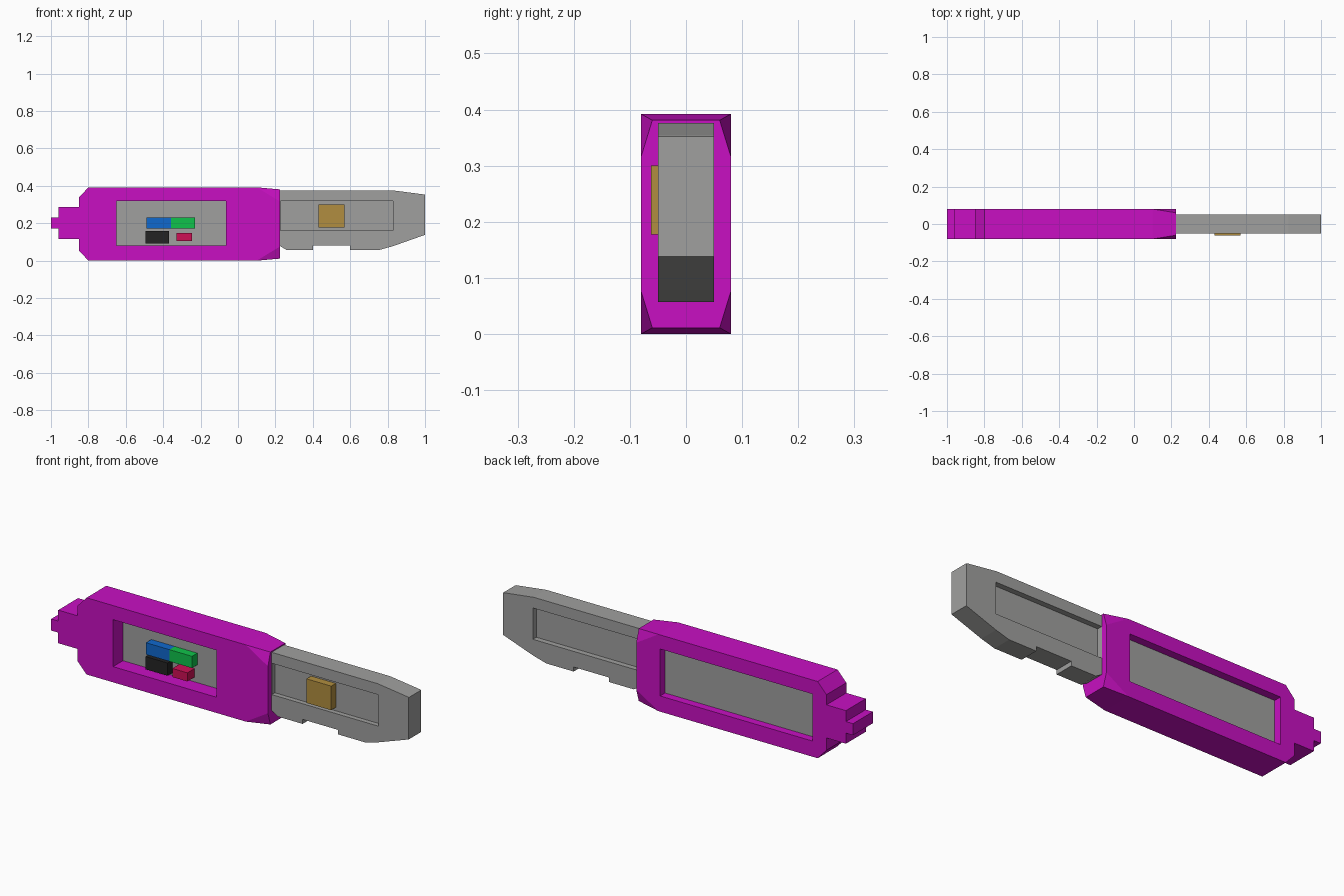
import bpy, bmesh

if "Cube" in bpy.data.objects:
    bpy.data.objects.remove(bpy.data.objects["Cube"])


def material(name, rgb):
    m = bpy.data.materials.new(name)
    m.diffuse_color = (*rgb, 1)
    m.use_nodes = True
    m.node_tree.nodes["Principled BSDF"].inputs["Base Color"].default_value = m.diffuse_color
    return m


MAGENTA = material("magenta", (0.58, 0.005, 0.54))
GREY = material("grey", (0.35, 0.35, 0.345))
GOLD = material("gold", (0.44, 0.27, 0.05))
BLUE = material("blue", (0.005, 0.14, 0.61))
GREEN = material("green", (0.005, 0.54, 0.07))
BLACK = material("black", (0.017, 0.017, 0.017))
RED = material("red", (0.61, 0.005, 0.09))


def finish(bm, name, mat):
    bmesh.ops.recalc_face_normals(bm, faces=bm.faces[:])
    me = bpy.data.meshes.new(name)
    bm.to_mesh(me)
    bm.free()
    ob = bpy.data.objects.new(name, me)
    bpy.context.collection.objects.link(ob)
    me.materials.append(mat)
    return ob


def prism(name, profile, y0, y1, mat):
    """Extrude an x-z outline from y0 to y1."""
    bm = bmesh.new()
    face = bm.faces.new([bm.verts.new((x, y0, z)) for x, z in profile])
    ext = bmesh.ops.extrude_face_region(bm, geom=[face])
    verts = [g for g in ext["geom"] if isinstance(g, bmesh.types.BMVert)]
    bmesh.ops.translate(bm, verts=verts, vec=(0, y1 - y0, 0))
    return finish(bm, name, mat)


def box(name, x0, x1, y0, y1, z0, z1, mat):
    return prism(name, [(x0, z0), (x1, z0), (x1, z1), (x0, z1)], y0, y1, mat)


def boolean(target, tool, operation):
    mod = target.modifiers.new("boolean", "BOOLEAN")
    mod.operation = operation
    mod.solver = "EXACT"
    mod.object = tool
    bpy.context.view_layer.objects.active = target
    bpy.ops.object.modifier_apply(modifier=mod.name)
    bpy.data.objects.remove(tool)


# Handle body: hull of one quarter of its corners, mirrored in y and z
MID = 0.196
quarter = [(-0.85, 0.08, 0.142), (-0.80, 0.08, MID), (0.10, 0.08, MID),
           (0.225, 0.08, 0.120), (0.225, 0.06, 0.185)]
bm = bmesh.new()
for x, y, h in quarter:
    for sy in (-1, 1):
        for sz in (-1, 1):
            bm.verts.new((x, sy * y, MID + sz * h))
bmesh.ops.convex_hull(bm, input=bm.verts[:])
bmesh.ops.dissolve_limit(bm, angle_limit=0.01, verts=bm.verts[:], edges=bm.edges[:])
handle = finish(bm, "handle_body", MAGENTA)

# Window recesses, front and back
boolean(handle, box("front_cutter", -0.65, -0.065, -0.1, 0.01, 0.08, 0.32, MAGENTA), "DIFFERENCE")
boolean(handle, box("back_cutter", -0.77, 0.09, 0.03, 0.1, 0.08, 0.32, MAGENTA), "DIFFERENCE")
box("window_panel", -0.78, 0.10, 0.0, 0.04, 0.07, 0.33, GREY)

# Stepped tail
prism("tail", [(-0.84, 0.117), (-0.96, 0.117), (-0.96, 0.171), (-1, 0.171), (-1, 0.23),
               (-0.96, 0.23), (-0.96, 0.286), (-0.84, 0.286)], -0.08, 0.08, MAGENTA)

# Grey nose with a notch underneath and a long groove on each side
nose = prism("nose", [(0.20, 0.376), (0.825, 0.376), (0.995, 0.354), (1, 0.352), (1, 0.138),
                      (0.83, 0.078), (0.755, 0.057), (0.60, 0.057), (0.60, 0.08), (0.40, 0.08),
                      (0.40, 0.057), (0.26, 0.057), (0.225, 0.078), (0.20, 0.078)],
             -0.05, 0.05, GREY)
boolean(nose, box("groove_cutter_front", 0.226, 0.83, -0.1, -0.025, 0.16, 0.32, GREY), "DIFFERENCE")
boolean(nose, box("groove_cutter_back", 0.226, 0.83, 0.022, 0.1, 0.16, 0.32, GREY), "DIFFERENCE")

# Raised blocks: gold on the nose, coloured ones in the front window
for name, x0, x1, front, back, z0, z1, mat in [
        ("gold_block", 0.43, 0.57, -0.062, -0.02, 0.177, 0.30, GOLD),
        ("blue_block", -0.49, -0.357, -0.043, 0.005, 0.171, 0.231, BLUE),
        ("green_block", -0.357, -0.23, -0.043, 0.005, 0.171, 0.231, GREEN),
        ("black_block", -0.495, -0.37, -0.04, 0.005, 0.093, 0.158, BLACK),
        ("red_block", -0.33, -0.246, -0.058, 0.005, 0.104, 0.148, RED)]:
    box(name, x0, x1, front, back, z0, z1, mat)
